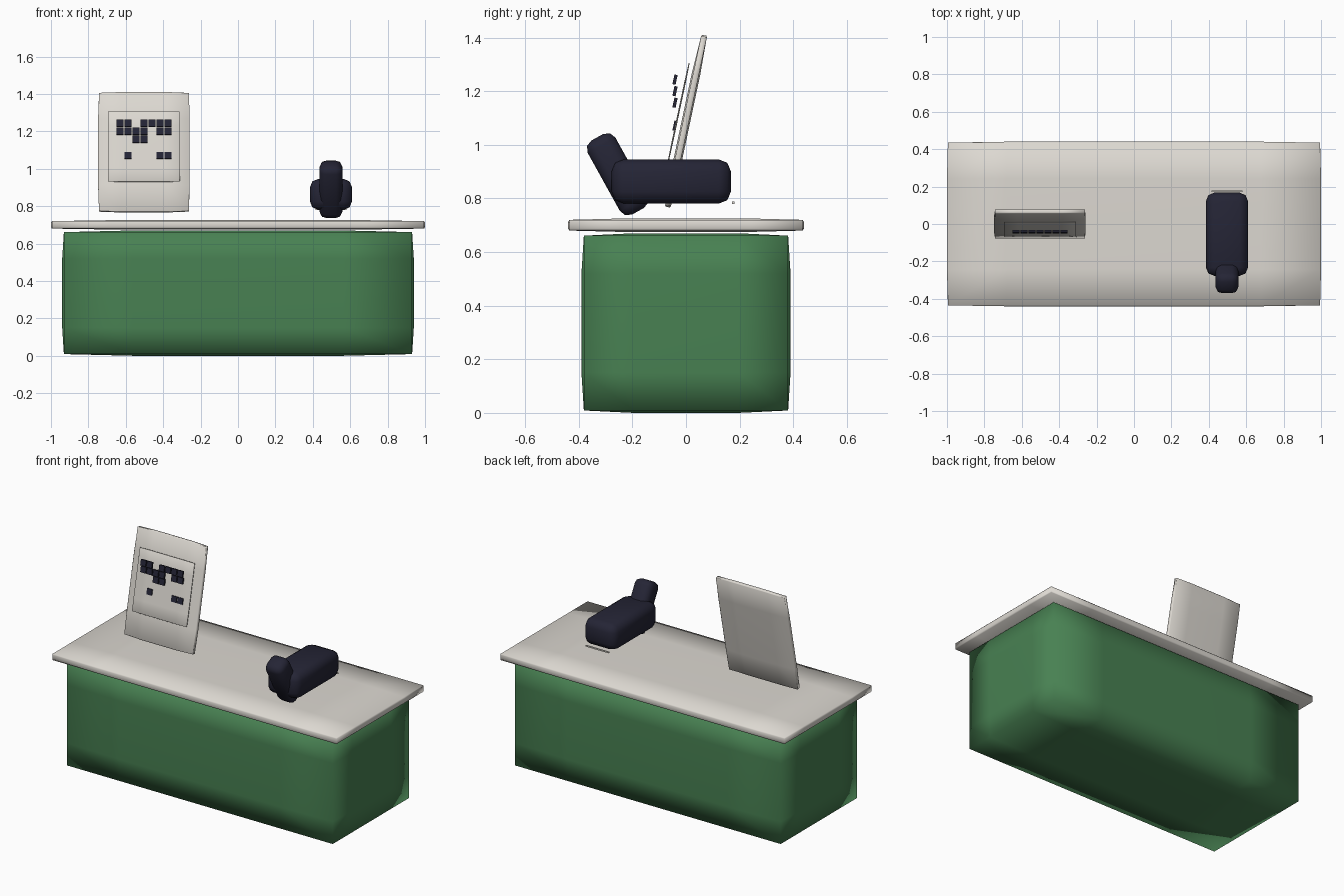
import bpy
import bmesh
from math import radians
from mathutils import Matrix, Vector

old = bpy.data.objects.get("Cube")
if old:
    bpy.data.objects.remove(old, do_unlink=True)


def material(name, rgb):
    mat = bpy.data.materials.new(name)
    mat.use_nodes = True
    mat.diffuse_color = (*rgb, 1)
    mat.node_tree.nodes["Principled BSDF"].inputs["Base Color"].default_value = (*rgb, 1)
    return mat


GREEN = material("counter green", (0.065, 0.22, 0.085))
CREAM = material("warm off white", (0.72, 0.69, 0.64))
NAVY = material("dark navy", (0.018, 0.018, 0.036))


def finish(name, bm, mat, centre=(0, 0, 0), tilt=0, smooth=True):
    mesh = bpy.data.meshes.new(name)
    bmesh.ops.recalc_face_normals(bm, faces=bm.faces)
    bm.to_mesh(mesh)
    bm.free()
    for poly in mesh.polygons:
        poly.use_smooth = smooth
    mesh.materials.append(mat)
    obj = bpy.data.objects.new(name, mesh)
    obj.location = centre
    obj.rotation_euler.x = radians(tilt)
    bpy.context.collection.objects.link(obj)
    return obj


def box_mesh(size):
    bm = bmesh.new()
    bmesh.ops.create_cube(bm, size=1)
    bmesh.ops.scale(bm, vec=size, verts=bm.verts)
    return bm


def pillow_box(name, size, centre, mat, flat, inset, tilt=0):
    """Box whose faces bulge gently from pulled-in edges, smooth shaded."""
    bm = box_mesh(size)
    half = Vector(size) / 2
    for axis in range(3):
        for side in (-1, 1):
            point, normal = Vector(), Vector()
            point[axis] = side * half[axis] * flat[axis]
            normal[axis] = 1
            bmesh.ops.bisect_plane(bm, geom=bm.verts[:] + bm.edges[:] + bm.faces[:],
                                   plane_co=point, plane_no=normal)
    for v in bm.verts:
        outer = [a for a in range(3) if abs(v.co[a]) > half[a] - 1e-5]
        if len(outer) > 1:
            for a in outer:
                v.co[a] -= inset if v.co[a] > 0 else -inset
    return finish(name, bm, mat, centre, tilt)


def rounded_box(name, size, centre, mat, radius, tilt=0):
    bm = box_mesh(size)
    bmesh.ops.bevel(bm, geom=bm.edges[:], offset=radius, segments=2,
                    profile=0.5, affect='EDGES')
    return finish(name, bm, mat, centre, tilt)


# Counter
pillow_box("counter_base", (1.88, 0.78, 0.67), (0, 0, 0.335), GREEN, (0.6, 0.5, 0.55), 0.009)
pillow_box("counter_top", (2, 0.88, 0.05), (0, 0, 0.7), CREAM, (0.68, 0.55, 0.5), 0.005)

# Tilted display with a raised screen plate
LEAN = -12
pillow_box("display_panel", (0.49, 0.655, 0.032)[::2] and (0.49, 0.032, 0.655),
           (-0.503, 0, 1.088), CREAM, (0.5, 0.5, 0.55), 0.005, LEAN)
pillow_box("display_screen", (0.385, 0.006, 0.384), (-0.503, -0.028, 1.118),
           CREAM, (0.6, 0.5, 0.6), 0.001, LEAN)

# Blocks of the pixel readout
ROWS = ["XX.XXXX", "XXXX.XX", "..XX...", ".......", ".X...XX"]
STEP = 0.043
bm = bmesh.new()
for r, row in enumerate(ROWS):
    for c, mark in enumerate(row):
        if mark == "X":
            place = (Matrix.Translation(((c - 3) * STEP, 0, -r * STEP))
                     @ Matrix.Rotation(radians(LEAN), 4, 'X')
                     @ Matrix.Diagonal((0.037, 0.012, 0.037, 1)))
            bmesh.ops.create_cube(bm, size=1, matrix=place)
finish("display_pixels", bm, NAVY, (-0.503, -0.041, 1.243), smooth=False)

# Hand scanner: body, angled grip and thin strip behind it
rounded_box("scanner_body", (0.225, 0.445, 0.165), (0.497, -0.055, 0.863), NAVY, 0.045)
rounded_box("scanner_grip", (0.122, 0.118, 0.315), (0.497, -0.255, 0.89), NAVY, 0.034, 29)
finish("scanner_strip", box_mesh((0.165, 0.008, 0.008)), CREAM, (0.497, 0.176, 0.784), smooth=False)
